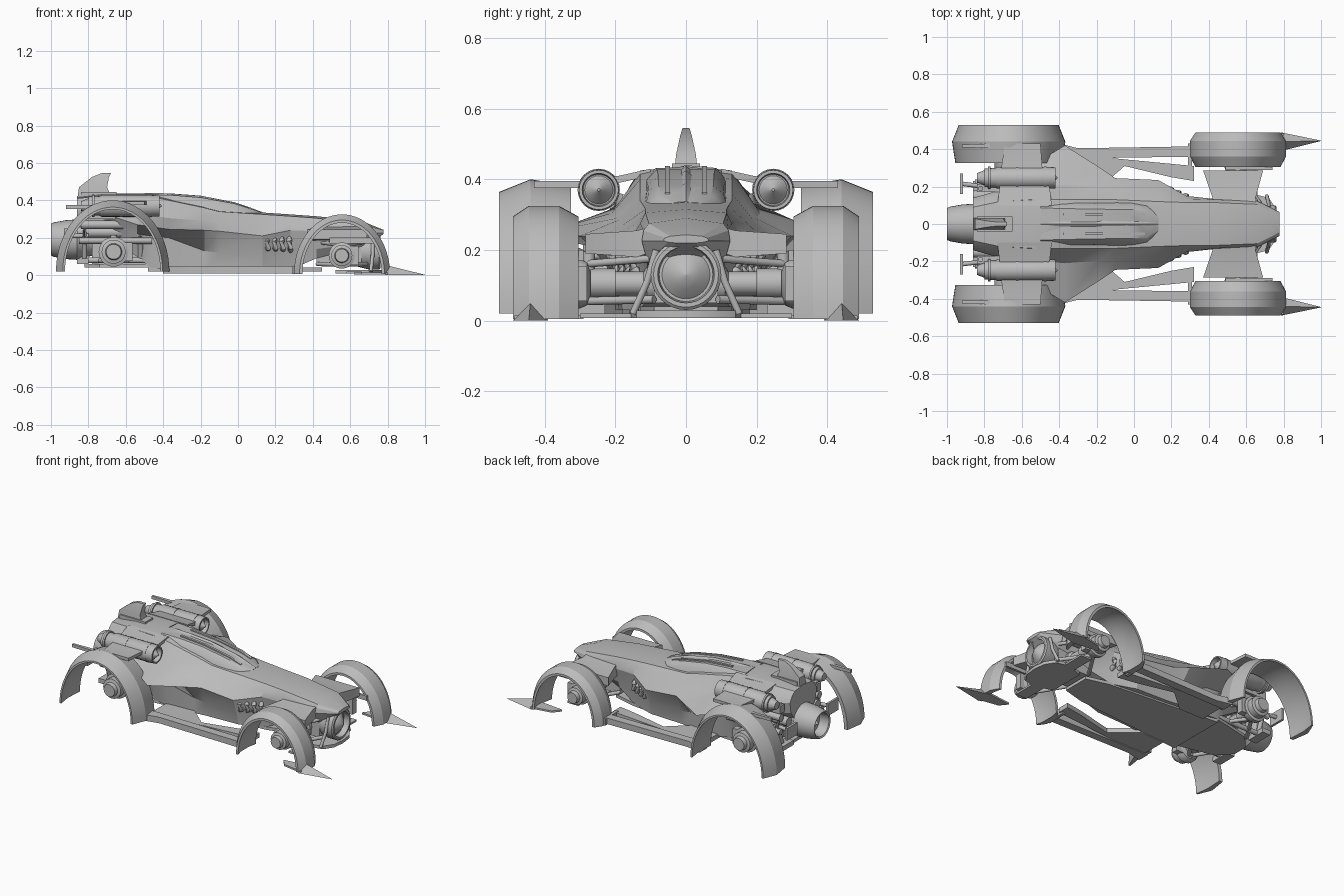
import bpy, bmesh, math
from mathutils import Vector

cube = bpy.data.objects.get("Cube")
if cube:
    bpy.data.objects.remove(cube)

grey = bpy.data.materials.new("plain_grey")
grey.use_nodes = True
tone = (.5, .5, .5, 1)
grey.diffuse_color = tone
grey.node_tree.nodes["Principled BSDF"].inputs["Base Color"].default_value = tone


def finish(name, bm, mirror=False, angle=35):
    """Turn a bmesh into a finished object, optionally mirrored across the centre line."""
    bmesh.ops.recalc_face_normals(bm, faces=bm.faces)
    mesh = bpy.data.meshes.new(name)
    bm.to_mesh(mesh)
    bm.free()
    mesh.materials.append(grey)
    for poly in mesh.polygons:
        poly.use_smooth = True
    mesh.set_sharp_from_angle(angle=math.radians(angle))
    obj = bpy.data.objects.new(name, mesh)
    bpy.context.collection.objects.link(obj)
    if mirror:
        mod = obj.modifiers.new("mirror", 'MIRROR')
        mod.use_axis = (False, True, False)
        mod.use_mirror_merge = False
    return obj


def loft(name, rings, mirror=False, angle=35):
    """Bridge closed rings of equal length into a capped solid."""
    bm = bmesh.new()
    rows = [[bm.verts.new(p) for p in ring] for ring in rings]
    for a, b in zip(rows, rows[1:]):
        for i in range(len(a)):
            j = (i + 1) % len(a)
            bm.faces.new((a[i], a[j], b[j], b[i]))
    bm.faces.new(rows[0])
    bm.faces.new(rows[-1])
    return finish(name, bm, mirror, angle)


def section(x, top, half):
    """Symmetric cross-section ring from its crown height and (y, z) half."""
    return ([(x, 0, top)] + [(x, y, z) for y, z in half]
            + [(x, -y, z) for y, z in reversed(half)])


def slab(name, outline, low, high, mirror=True):
    """Flat plate from a plan outline."""
    return loft(name, [[(x, y, z) for x, y in outline] for z in (low, high)], mirror)


def box(name, x, y, z, mirror=False):
    plan = [(x[0], y[0]), (x[1], y[0]), (x[1], y[1]), (x[0], y[1])]
    return slab(name, plan, z[0], z[1], mirror)


def turned(name, axis, centre, profile, mirror=False, sides=24):
    """Solid of revolution; profile holds (offset along axis, radius)."""
    rings = []
    for t, r in profile:
        ring = []
        for k in range(sides):
            a = math.tau * k / sides
            c, s = r * math.cos(a), r * math.sin(a)
            local = (t, c, s) if axis == 'X' else (c, t, s)
            ring.append(Vector(centre) + Vector(local))
        rings.append(ring)
    return loft(name, rings, mirror)


def pipe(name, points, radius, mirror=True, sides=10):
    """Round bar running through the given points."""
    pts = [Vector(p) for p in points]
    rings = []
    for i, p in enumerate(pts):
        way = pts[min(i + 1, len(pts) - 1)] - pts[max(i - 1, 0)]
        turn = way.to_track_quat('Z', 'Y')
        rings.append([p + turn @ Vector((radius * math.cos(math.tau * k / sides),
                                         radius * math.sin(math.tau * k / sides), 0))
                      for k in range(sides)])
    return loft(name, rings, mirror, 50)


def wheel_arch(name, x0, foot, rx, rz, profile):
    """Profile of (y, radial inset) swept over the wheel from foot to foot."""
    steps = 32
    rings = []
    for k in range(steps + 1):
        a = math.pi * (1 - k / steps)
        rings.append([(x0 + (rx - d) * math.cos(a), y, foot + (rz - d) * math.sin(a))
                      for y, d in profile])
    return loft(name, rings, True, 25)


# Main hull: x, top z, then shoulder, mid, waist, flank and floor as (y, z)
hull = [
    (-.86, .42, .09, .41, .12, .385, .14, .35, .13, .28, .10, .24),
    (-.72, .435, .12, .425, .16, .38, .18, .33, .17, .27, .12, .22),
    (-.54, .437, .13, .425, .18, .34, .28, .27, .22, .22, .17, .10),
    (-.47, .437, .13, .42, .2, .32, .36, .26, .23, .21, .20, .04),
    (-.37, .43, .13, .40, .21, .305, .42, .245, .23, .20, .21, .03),
    (-.18, .38, .13, .36, .195, .29, .30, .24, .20, .13, .20, .03),
    (-.10, .35, .13, .34, .19, .285, .245, .235, .20, .12, .19, .03),
    (.13, .335, .12, .325, .18, .27, .235, .21, .20, .11, .18, .03),
    (.28, .325, .115, .315, .135, .28, .15, .24, .13, .12, .13, .03),
    (.42, .315, .115, .305, .13, .275, .135, .235, .11, .14, .09, .09),
    (.66, .29, .105, .275, .12, .255, .125, .225, .11, .17, .06, .13),
    (.777, .243, .045, .239, .06, .234, .065, .226, .05, .222, .03, .22),
]
loft("body_hull", [section(x, top, list(zip(p[::2], p[1::2]))) for x, top, *p in hull], angle=20)

# Canopy with raised rails along its crown
rings = []
for x, w, base, top in [(-.5, .13, .36, .44), (-.36, .125, .35, .437), (-.2, .12, .33, .425),
                        (-.02, .118, .32, .39), (.07, .105, .31, .36), (.13, .05, .31, .337)]:
    h = top - base
    rings.append(section(x, top, [(w, base), (w * .9, base + h * .55), (w * .66, base + h * .9)]))
loft("canopy", rings)
loft("canopy_rail", [[(x, .045, z - .02), (x, .06, z - .02), (x, .06, z), (x, .045, z)]
                     for x, z in [(-.38, .437), (-.2, .424), (-.02, .389), (.06, .362)]], True)

# Wheel arches
wheel_arch("rear_arch", -.67, .02, .303, .38,
           [(.325, .018), (.44, 0), (.53, .036), (.53, .048), (.44, .035), (.325, .042)])
wheel_arch("front_arch", .556, .005, .257, .32,
           [(.305, .03), (.36, 0), (.445, 0), (.49, .03), (.49, .045), (.445, .033),
            (.36, .033), (.305, .045)])
loft("front_spike", [[(.785, .39, 0), (.785, .49, 0), (.785, .44, .055)],
                     [(1, .444, 0), (1, .446, 0), (1, .445, .002)]], True)
slab("spike_base", [(.62, .41), (.8, .39), (.8, .485), (.66, .46)], .003, .015)
slab("arch_vane", [(-.92, .41), (-.77, .405), (-.77, .43), (-.92, .425)], .355, .375)

# Roof arms passing under the pods to the rear arches
arm = [(.10, -.73, -.44, .43), (.19, -.72, -.45, .41), (.30, -.71, -.49, .395), (.43, -.69, -.50, .395)]
loft("roof_arm", [[(a, y, z - .02), (b, y, z - .02), (b, y, z), (a, y, z)]
                  for y, a, b, z in arm], True)

# Tail fin
loft("tail_fin", [[(a, -w, z), (b, -w, z), (b, w, z), (a, w, z)] for z, a, b, w in
                  [(.40, -.86, -.67, .035), (.47, -.85, -.70, .028),
                   (.525, -.78, -.69, .016), (.545, -.73, -.68, .01)]])
box("fin_base", (-.84, -.65), (-.04, .04), (.41, .445))

# Turbine pods
turned("turbine_pod", 'X', (0, .247, .37),
       [(-.84, .025), (-.80, .04), (-.80, .05), (-.74, .052), (-.73, .058), (-.47, .058),
        (-.42, .056), (-.42, .047), (-.45, .044), (-.45, .04), (-.41, .004)], True)
for k in range(3):
    x = -.78 + k * .15
    turned("pod_band", 'X', (x, .247, .37), [(0, .05), (0, .06), (.012, .06), (.012, .05)], True)

# Nose intake, struts and splitter
turned("nose_intake", 'X', (0, 0, .13),
       [(.56, .06), (.64, .085), (.70, .10), (.755, .10), (.762, .092), (.762, .08), (.725, .076),
        (.725, .068), (.75, .04), (.77, .003)], sides=32)
pipe("nose_strut", [(.72, .085, .2), (.72, .11, .11), (.71, .15, .02)], .01)
slab("splitter", [(.52, .12), (.64, .16), (.72, .14), (.76, .08), (.77, 0), (.76, -.08),
                  (.72, -.14), (.64, -.16), (.52, -.12)], .008, .028, False)
box("splitter_wing", (.58, .66), (.14, .30), (.008, .02), True)

# Front shoulders over the suspension, with hanging brake ducts
loft("front_shoulder", [[(a, y, low), (b, y, low), (b, y, high), (a, y, high)]
                        for y, a, b, low, high in [(.08, .41, .66, .2, .27),
                                                   (.14, .42, .65, .18, .255),
                                                   (.285, .37, .69, .19, .245)]], True)
box("brake_duct", (.49, .74), (.29, .305), (.17, .20), True)

# Sills, floor strips and floor pan
slab("side_sill", [(-.4, .35), (-.4, .43), (-.3, .405), (.32, .415), (.32, .36)], .01, .05)
slab("floor_strip", [(-.38, .18), (-.38, .38), (-.2, .36), (.32, .31), (.32, .23),
                     (.2, .25), (-.05, .31), (-.2, .18)], .015, .045)
slab("floor_pan", [(-.48, -.2), (.3, -.13), (.45, -.09), (.45, .09), (.3, .13), (-.48, .2)], .02, .04, False)
box("sill_foot", (.29, .31), (.29, .43), (.005, .05), True)

# Side exhaust pipes, tucked along the narrowing hull
for k in range(4):
    x = .15 + k * .04
    out = .205 - k * .018
    pipe("side_pipe", [(x, .11, .2), (x, out - .015, .205), (x + .005, out, .18),
                       (x + .01, out, .145), (x + .01, .12, .13)], .015)

# Hubs, axles and suspension, shared by both ends
for end, x, z, size in (("rear", -.665, .125, 1), ("front", .555, .105, .88)):
    turned(end + "_hub", 'Y', (x, 0, z),
           [(y, r * size) for y, r in [(.27, .04), (.28, .07), (.30, .08), (.325, .08),
                                       (.33, .064), (.37, .064), (.375, .045), (.40, .04)]], True, 20)
    turned(end + "_axle", 'Y', (x, 0, z), [(.0, .05), (.11, .05), (.12, .034), (.2, .034),
                                           (.2, .043), (.27, .043)], True, 16)
    for side in (-1, 1):
        pipe(end + "_lower_arm", [(x + side * .13, .09, z - .045), (x, .29, z - .05)], .012)
        pipe(end + "_upper_arm", [(x + side * .11, .1, z + .07), (x, .29, z + .055)], .011)
    pipe(end + "_upright", [(x, .275, z - .06), (x, .275, z + .09)], .018)
    box(end + "_caliper", (x + .05 * size, x + .1 * size), (.28, .32), (z - .05, z + .05), True)
box("front_gearbox", (.42, .66), (-.09, .09), (.05, .16))

# Rear exhaust nozzle
turned("exhaust_nozzle", 'X', (0, 0, .19),
       [(-.72, .08), (-.84, .095), (-.86, .108), (-.92, .104), (-.985, .092), (-1, .085),
        (-.995, .075), (-.93, .07), (-.93, .03), (-.97, .003)], sides=32)

# Rear engine block, frame bars and tail fittings
box("gearbox", (-.78, -.46), (-.1, .1), (.06, .3))
slab("rear_underplate", [(-.82, .05), (-.74, .14), (-.56, .18), (-.46, .2), (-.46, -.2),
                         (-.56, -.18), (-.74, -.14), (-.82, -.05)], .04, .06, False)
for y, z, a, b, r in [(.2, .27, -.84, -.5, .024), (.22, .185, -.85, -.46, .018),
                      (.15, .23, -.86, -.5, .03), (.17, .08, -.82, -.44, .016)]:
    pipe("frame_bar", [(a, y, z), (b, y, z)], r)
for x in (-.82, -.52):
    pipe("frame_post", [(x, .16, .07), (x, .21, .2), (x, .19, .36)], .014)
box("side_panel", (-.84, -.6), (.17, .215), (.30, .35), True)
pipe("tail_stalk", [(-.80, .2, .21), (-.92, .215, .21)], .012)
box("tail_plate", (-.93, -.915), (.16, .27), (.17, .25), True)
box("tail_bumper", (-.86, -.8), (.1, .23), (.06, .09), True)
